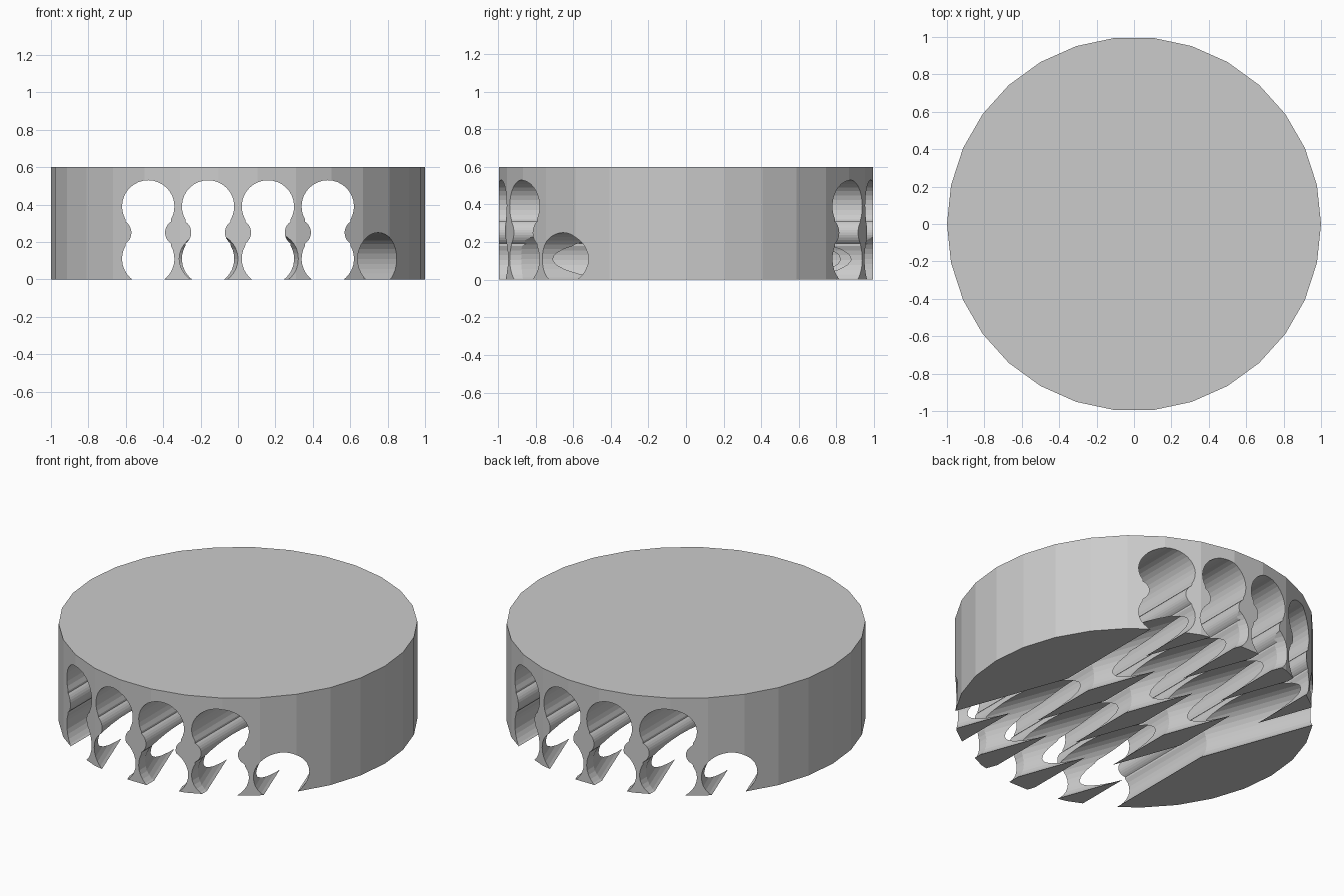
import bpy, bmesh
from math import sin, cos, radians, pi
from mathutils import Matrix

if "Cube" in bpy.data.objects:
    bpy.data.objects.remove(bpy.data.objects["Cube"])

R, NECK, MID = 0.14, 0.07, 0.25      # bore radius, rib radius, rib height
OFFSETS = (-0.48, -0.16, 0.16, 0.48)


def arc(cx, cz, r, a0, a1, n):
    return [(cx + r * cos(radians(a0 + (a1 - a0) * i / n)),
             cz + r * sin(radians(a0 + (a1 - a0) * i / n))) for i in range(n + 1)]


def channels(name, profile, angle):
    """Row of parallel prisms along y, turned about z, used as cutters."""
    bm = bmesh.new()
    for dx in OFFSETS:
        face = bm.faces.new([bm.verts.new((x + dx, -1.3, z)) for x, z in profile])
        out = bmesh.ops.extrude_face_region(bm, geom=[face])
        bmesh.ops.translate(bm, vec=(0, 2.6, 0),
                            verts=[v for v in out["geom"] if isinstance(v, bmesh.types.BMVert)])
    bm.transform(Matrix.Rotation(radians(angle), 4, 'Z'))
    bmesh.ops.recalc_face_normals(bm, faces=bm.faces)
    me = bpy.data.meshes.new(name)
    bm.to_mesh(me)
    bm.free()
    ob = bpy.data.objects.new(name, me)
    bpy.context.collection.objects.link(ob)
    ob.hide_render = True
    return ob


# 30-sided disc body
bpy.ops.mesh.primitive_cylinder_add(vertices=30, radius=1, depth=0.6, location=(0, 0, 0.3),
                                    rotation=(0, 0, pi / 2))
body = bpy.context.object
body.name = "disc_body"
bpy.ops.object.transform_apply(location=True, rotation=True)

# Double-bore profile: two stacked circles pinched by round ribs
right = (arc(0, 0.39, R, 90, -30, 11)
         + arc(0.16, MID, NECK, 124, 236, 10)
         + arc(0, 0.11, R, 30, -90, 11))
double_bore = right + [(-x, z) for x, z in reversed(right[1:-1])]
# Single low bore profile
single_bore = arc(0, 0.11, R, 90, 90 + 360, 32)[:-1]

# Straight tall channels, then low channels turned 20 degrees
cutters = [channels("straight_channels", double_bore, 0),
           channels("slanted_channels", single_bore, 20)]
bpy.context.view_layer.objects.active = body
for c in cutters:
    m = body.modifiers.new(c.name, 'BOOLEAN')
    m.operation, m.solver, m.object = 'DIFFERENCE', 'EXACT', c
    bpy.ops.object.modifier_apply(modifier=m.name)
for c in cutters:
    bpy.data.objects.remove(c)
